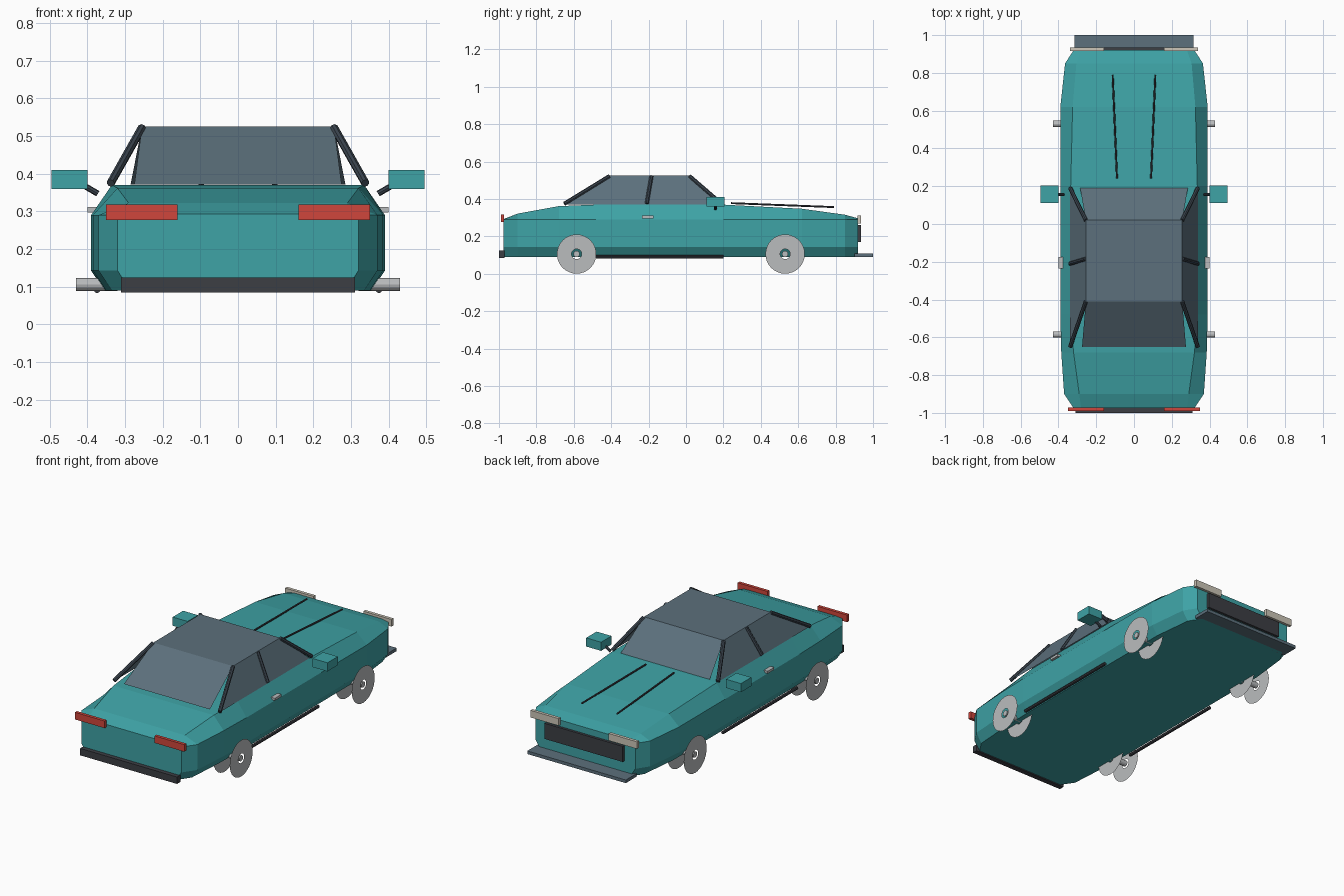
import bpy, bmesh, math
from mathutils import Vector

if "Cube" in bpy.data.objects:
    bpy.data.objects.remove(bpy.data.objects["Cube"], do_unlink=True)


def material(name, *rgb):
    lin = [(c / 255 / 12.92 if c < 11 else ((c / 255 + 0.055) / 1.055) ** 2.4) for c in rgb]
    m = bpy.data.materials.new(name)
    m.use_nodes = True
    m.diffuse_color = (*lin, 1)
    m.node_tree.nodes["Principled BSDF"].inputs["Base Color"].default_value = (*lin, 1)
    return m


TEAL = material("teal paint", 62, 163, 166)
GLASS = material("slate glass", 92, 112, 124)
PILLAR = material("dark slate", 60, 70, 80)
DARK = material("charcoal trim", 60, 62, 68)
RED = material("red lamp", 208, 70, 60)
LAMP = material("pale lamp", 205, 198, 184)
METAL = material("grey metal", 186, 188, 190)


def finish(bm, name, mat, normals=True):
    if normals:
        bmesh.ops.recalc_face_normals(bm, faces=bm.faces)
    me = bpy.data.meshes.new(name)
    bm.to_mesh(me)
    bm.free()
    ob = bpy.data.objects.new(name, me)
    me.materials.append(mat)
    bpy.context.collection.objects.link(ob)
    return ob


def box(name, mat, xs, ys, zs):
    bm = bmesh.new()
    bmesh.ops.create_cube(bm, size=1)
    for v in bm.verts:
        v.co = [(r[0] + r[1]) / 2 + c * (r[1] - r[0]) for c, r in zip(v.co, (xs, ys, zs))]
    return finish(bm, name, mat)


def rod(name, mat, a, b, radius, sides=8):
    a, b = Vector(a), Vector(b)
    bm = bmesh.new()
    bmesh.ops.create_cone(bm, cap_ends=True, segments=sides, radius1=radius,
                          radius2=radius, depth=(b - a).length)
    turn = (b - a).to_track_quat("Z", "Y")
    for v in bm.verts:
        v.co = turn @ v.co + (a + b) / 2
    return finish(bm, name, mat)


def panel(name, mat, corners):
    bm = bmesh.new()
    bm.faces.new([bm.verts.new(c) for c in corners])
    face = next(iter(bm.faces))
    face.normal_update()
    if face.normal.dot(face.calc_center_median() - Vector((0, -0.2, 0.3))) < 0:
        face.normal_flip()
    return finish(bm, name, mat, False)


def disc(name, mat, x, y, z, inner, outer, sides=32):
    bm = bmesh.new()
    rings = [[bm.verts.new((x, y + r * math.cos(k * math.tau / sides),
                            z + r * math.sin(k * math.tau / sides)))
              for k in range(sides)] for r in (inner, outer)]
    for k in range(sides):
        n = (k + 1) % sides
        quad = [rings[0][k], rings[1][k], rings[1][n], rings[0][n]]
        bm.faces.new(quad if x > 0 else quad[::-1])
    return finish(bm, name, mat, False)


# Body shell: y, belt half width, top half width, top height
SECTIONS = [(-0.975, 0.32, 0.28, 0.293), (-0.9, 0.37, 0.29, 0.322),
            (-0.68, 0.385, 0.32, 0.362), (-0.48, 0.39, 0.335, 0.37),
            (0.2, 0.39, 0.335, 0.37), (0.62, 0.39, 0.325, 0.348),
            (0.85, 0.365, 0.305, 0.316), (0.92, 0.32, 0.28, 0.297)]
bm = bmesh.new()
loops = []
for y, w, tw, tz in SECTIONS:
    half = [(w - 0.035, 0.09), (w, 0.143), (w, 0.29), (tw, tz)]
    outline = half + [(-x, z) for x, z in reversed(half)]
    loops.append([bm.verts.new((x, y, z)) for x, z in outline])
for a, b in zip(loops, loops[1:]):
    for i in range(len(a)):
        j = (i + 1) % len(a)
        bm.faces.new((a[i], a[j], b[j], b[i]))
bm.faces.new(loops[0])
bm.faces.new(loops[-1])
finish(bm, "body_shell", TEAL)

# Cabin: roof, windscreen and rear window
BASE, TOP = 0.372, 0.525
RX, SX = 0.255, 0.338
FRONT, REAR = 0.02, -0.41
NOSE, TAIL = 0.19, -0.65


def across(name, x1, y1, z1, x2, y2, z2):
    panel(name, GLASS, [(-x1, y1, z1), (x1, y1, z1), (x2, y2, z2), (-x2, y2, z2)])


across("roof", RX, FRONT, TOP, RX, REAR, TOP)
across("windscreen", 0.285, NOSE, BASE, RX, FRONT, TOP)
across("rear_window", 0.275, TAIL, BASE, RX, REAR, TOP)

# Parts repeated on both sides
for s, side in ((1, "left"), (-1, "right")):
    def span(a, b):
        return sorted((s * a, s * b))

    panel(side + "_side_window", GLASS,
          [(s * SX, TAIL, BASE), (s * SX, NOSE - 0.02, BASE),
           (s * RX, FRONT, TOP), (s * RX, REAR, TOP)])
    for name, y1, y2 in (("front", NOSE, FRONT), ("middle", -0.21, -0.185),
                         ("rear", TAIL, REAR)):
        rod(f"{side}_{name}_pillar", PILLAR, (s * SX, y1, BASE + 0.003),
            (s * RX, y2, TOP - 0.003), 0.011)

    # Mirror, handle, sill and bonnet strip
    box(side + "_mirror", TEAL, span(0.4, 0.495), (0.11, 0.205), (0.36, 0.41))
    rod(side + "_mirror_arm", PILLAR, (s * 0.372, 0.157, 0.347), (s * 0.408, 0.157, 0.368), 0.008)
    box(side + "_door_handle", METAL, span(0.375, 0.4), (-0.235, -0.175), (0.297, 0.311))
    rod(side + "_sill", DARK, (s * 0.374, -0.48, 0.092), (s * 0.374, 0.2, 0.092), 0.009)
    rod(side + "_bonnet_strip", DARK, (s * 0.09, 0.24, 0.378), (s * 0.113, 0.79, 0.357), 0.005)

    # Lamps
    box(side + "_tail_lamp", RED, span(0.16, 0.35), (-0.99, -0.972), (0.277, 0.318))
    box(side + "_head_lamp", LAMP, span(0.16, 0.34), (0.917, 0.935), (0.27, 0.311))

    # Wheels: paired thin discs on a hub
    for name, y in (("front", 0.53), ("rear", -0.585)):
        for part, x in (("outer", 0.43), ("inner", 0.325)):
            disc(f"{side}_{name}_{part}_wheel_disc", METAL, s * x, y, 0.106, 0.027, 0.105)
        rod(f"{side}_{name}_hub", METAL, (s * 0.32, y, 0.106), (s * 0.43, y, 0.106), 0.017, 12)

# Bumpers and grille
box("rear_bumper", DARK, (-0.31, 0.31), (-1.0, -0.97), (0.084, 0.124))
box("front_splitter", GLASS, (-0.315, 0.315), (0.9, 1.0), (0.09, 0.108))
box("grille", DARK, (-0.25, 0.25), (0.915, 0.935), (0.17, 0.26))
